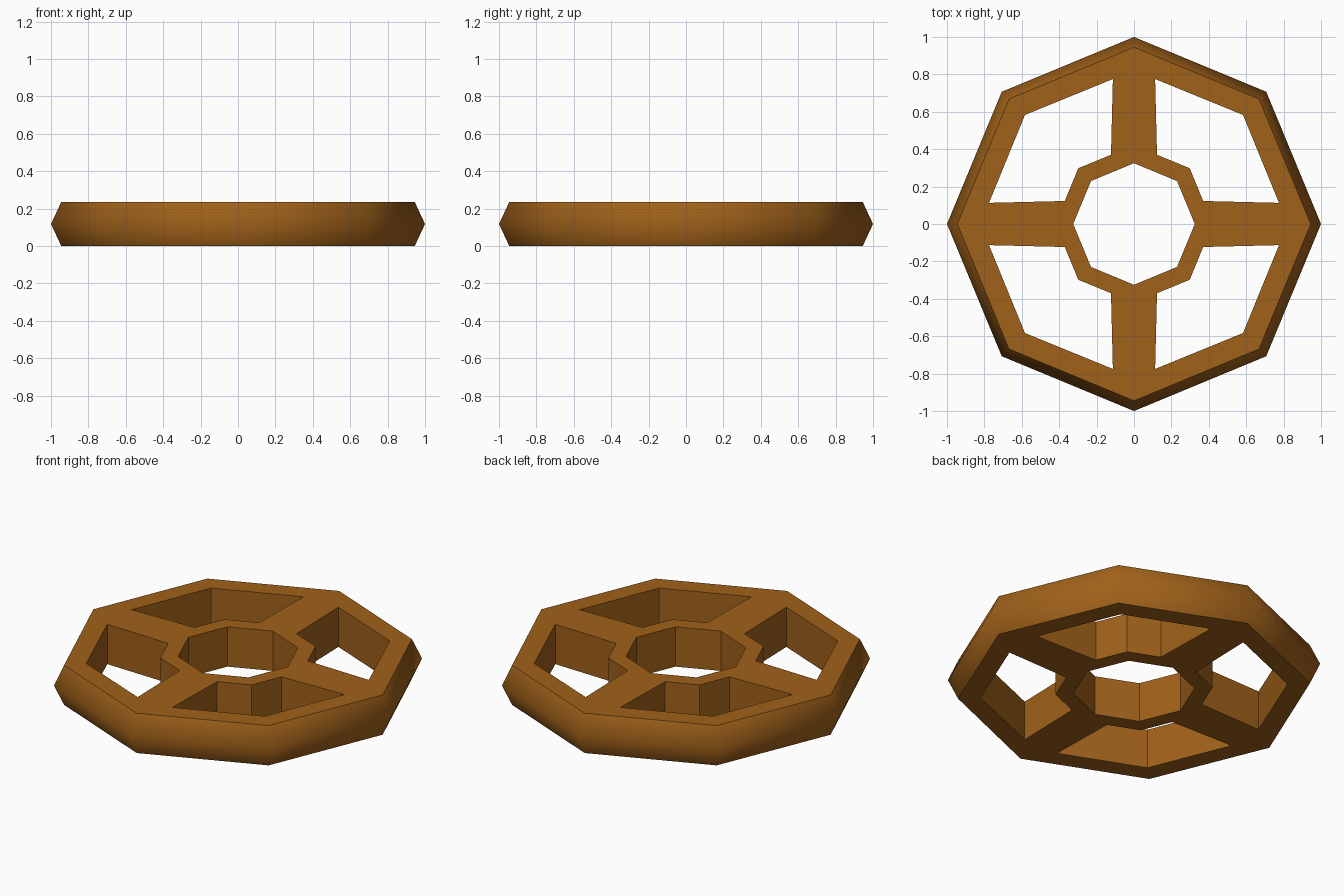
import bpy, bmesh
from math import cos, sin, pi

if "Cube" in bpy.data.objects:
    bpy.data.objects.remove(bpy.data.objects["Cube"])

H = 0.235          # thickness
R_MID, R_CAP, R_HOLE = 1.0, 0.945, 0.325

# One window opening between two spokes (first quadrant)
WINDOW = [(0.775, 0.113), (0.583, 0.583), (0.113, 0.775),
          (0.123, 0.37), (0.298, 0.298), (0.37, 0.123)]

bm = bmesh.new()


def octagon(r, z):
    return [bm.verts.new((r * cos(k * pi / 4), r * sin(k * pi / 4), z)) for k in range(8)]


def window(q, z):
    c, s = cos(q * pi / 2), sin(q * pi / 2)
    return [bm.verts.new((c * x - s * y, s * x + c * y, z)) for x, y in WINDOW]


def band(a, b, smooth=False):
    for i in range(len(a)):
        j = (i + 1) % len(a)
        bm.faces.new((a[i], a[j], b[j], b[i])).smooth = smooth


def cap(z):
    """Flat face: rim, hub and spokes around four windows."""
    o, h = octagon(R_CAP, z), octagon(R_HOLE, z)
    w = [window(q, z) for q in range(4)]
    for q in range(4):
        a, b, c = 2 * q, 2 * q + 1, (2 * q + 2) % 8
        v, p = w[q], w[q - 1]
        bm.faces.new((o[a], o[b], v[1], v[0]))
        bm.faces.new((o[b], o[c], v[2], v[1]))
        bm.faces.new((h[a], v[5], v[4], h[b]))
        bm.faces.new((h[b], v[4], v[3], h[c]))
        bm.faces.new((o[a], v[0], v[5], h[a], p[3], p[2]))
    return o, h, w


bottom, top = cap(0), cap(H)
mid = octagon(R_MID, H / 2)

# Outer tread, smooth shaded
band(bottom[0], mid, True)
band(mid, top[0], True)
# Hub hole and window walls
band(bottom[1], top[1])
for lo, hi in zip(bottom[2], top[2]):
    band(lo, hi)

bmesh.ops.recalc_face_normals(bm, faces=bm.faces)
mesh = bpy.data.meshes.new("spoked_wheel")
bm.to_mesh(mesh)
bm.free()

# Brown wood
mat = bpy.data.materials.new("brown_wood")
mat.diffuse_color = (0.35, 0.12, 0.01, 1)
mat.use_nodes = True
mat.node_tree.nodes["Principled BSDF"].inputs["Base Color"].default_value = mat.diffuse_color
mesh.materials.append(mat)
wheel = bpy.data.objects.new("spoked_wheel", mesh)
bpy.context.collection.objects.link(wheel)
